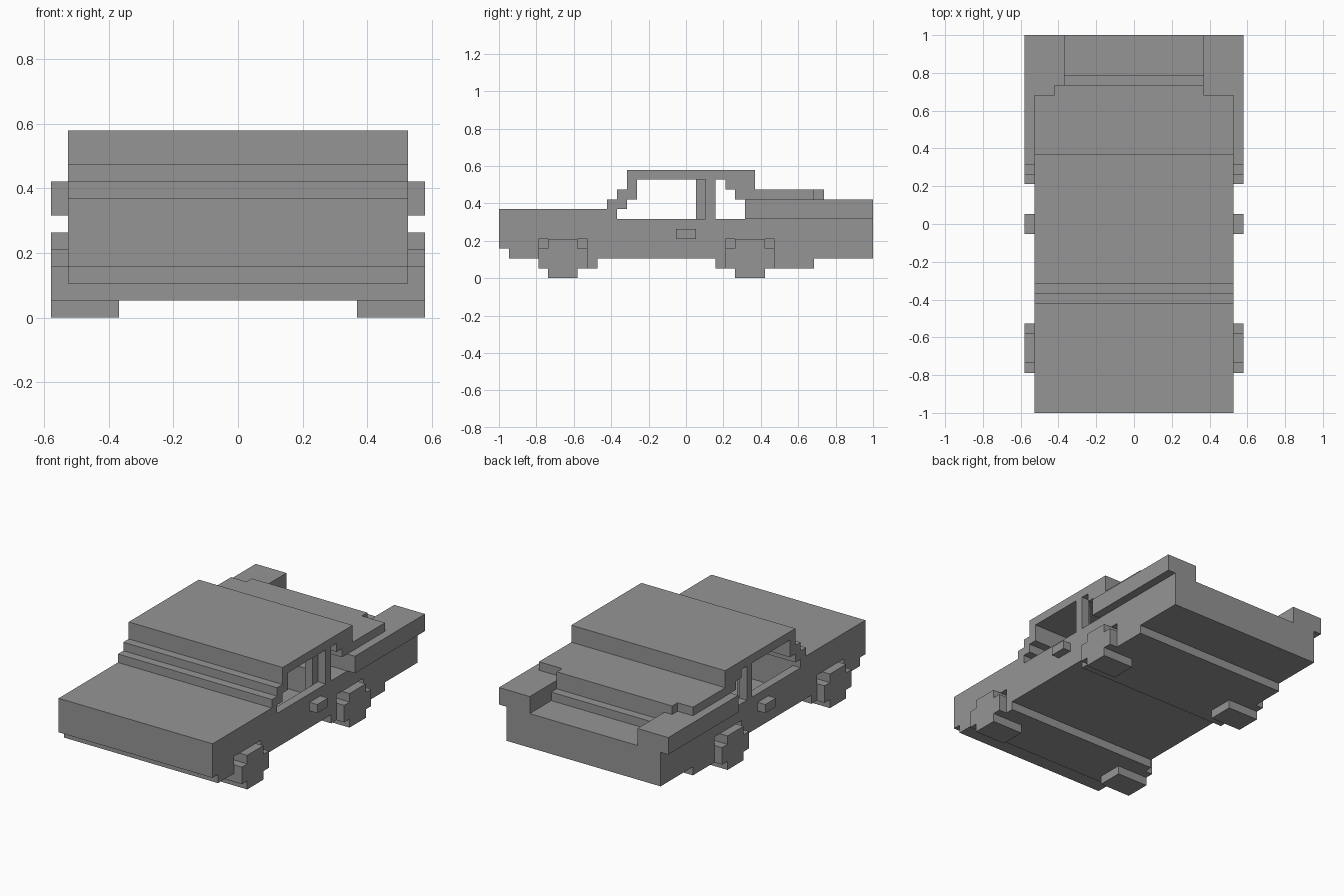
import bpy
import bmesh
from mathutils import Vector

cube = bpy.data.objects.get("Cube")
if cube:
    bpy.data.objects.remove(cube, do_unlink=True)

U = 2 / 38  # size of one block

grey = bpy.data.materials.new("plain grey")
grey.use_nodes = True
grey.diffuse_color = (0.3, 0.3, 0.3, 1)
bsdf = grey.node_tree.nodes["Principled BSDF"]
bsdf.inputs["Base Color"].default_value = (0.3, 0.3, 0.3, 1)
bsdf.inputs["Roughness"].default_value = 0.8


def cells(box):
    """All block cells inside (x0, x1, y0, y1, z0, z1)."""
    x0, x1, y0, y1, z0, z1 = box
    return {(x, y, z) for x in range(x0, x1) for y in range(y0, y1) for z in range(z0, z1)}


def mirror(box):
    return (-box[1], -box[0]) + tuple(box[2:])


def part(name, fill, carve=()):
    """Join boxes, remove the carved boxes, and keep only the outer skin."""
    solid = set().union(*map(cells, fill))
    for box in carve:
        solid -= cells(box)
    bm = bmesh.new()
    verts = {}

    def corner(p):
        if p not in verts:
            verts[p] = bm.verts.new(Vector(p) * U)
        return verts[p]

    for c in solid:
        for axis in range(3):
            for side in (0, 1):
                n = list(c)
                n[axis] += 2 * side - 1
                if tuple(n) in solid:
                    continue
                a, b = (axis + 1) % 3, (axis + 2) % 3
                loop = []
                for da, db in ((0, 0), (1, 0), (1, 1), (0, 1)):
                    p = list(c)
                    p[axis] += side
                    p[a] += da
                    p[b] += db
                    loop.append(corner(tuple(p)))
                bm.faces.new(loop if side else loop[::-1])
    bmesh.ops.dissolve_limit(bm, angle_limit=0.01, verts=bm.verts[:], edges=bm.edges[:])
    mesh = bpy.data.meshes.new(name)
    bm.to_mesh(mesh)
    bm.free()
    mesh.materials.append(grey)
    ob = bpy.data.objects.new(name, mesh)
    bpy.context.collection.objects.link(ob)
    return ob


def pair(name, fill, carve=()):
    part("left_" + name, fill, carve)
    part("right_" + name, [mirror(b) for b in fill], [mirror(b) for b in carve])


# Lower body with underside slabs, wheel arches and cabin well
arches = [(7, 10, -15, -10, 1, 4), (7, 10, 4, 9, 1, 4)]
part("lower_body",
     [(-10, 10, -19, 19, 2, 6), (-10, 10, -15, -9, 1, 2), (-10, 10, 3, 13, 1, 2)],
     arches + [mirror(a) for a in arches]
     + [(-10, 10, -19, -18, 2, 3), (-9, 9, -7, 4, 3, 6)])

# Hood and stepped windshield
part("hood", [(-10, 10, -19, -7, 6, 7)])
part("windshield", [(-10, 10, -8, -6, 7, 8), (-10, 10, -7, -5, 8, 9), (-10, 10, -6, -5, 9, 10)])

# Roof and stepped rear window
part("roof", [(-10, 10, -6, 7, 10, 11)])
part("rear_window", [(-10, 10, 4, 7, 9, 10), (-10, 10, 5, 7, 8, 9)])

# Trunk, its lid and the rear step
part("trunk", [(-10, 10, 6, 14, 6, 8), (-7, 7, 14, 15, 6, 7)])
part("trunk_lid", [(-10, 10, 7, 13, 8, 9), (-8, 7, 13, 14, 8, 9)])

# Parts found on both sides
pair("rear_corner", [(7, 10, 14, 19, 6, 8)])
pair("rear_rail", [(10, 11, 6, 19, 6, 8)])
pair("door_pillar", [(9, 10, 2, 3, 6, 10)])
pair("inner_post", [(8, 9, 1, 2, 3, 10)])
pair("door_handle", [(10, 11, -1, 1, 4, 5)])

# Wheels
for name, y in (("front_wheel", -15), ("rear_wheel", 4)):
    pair(name, [(7, 11, y, y + 5, 1, 3), (7, 11, y + 1, y + 4, 0, 4)])
